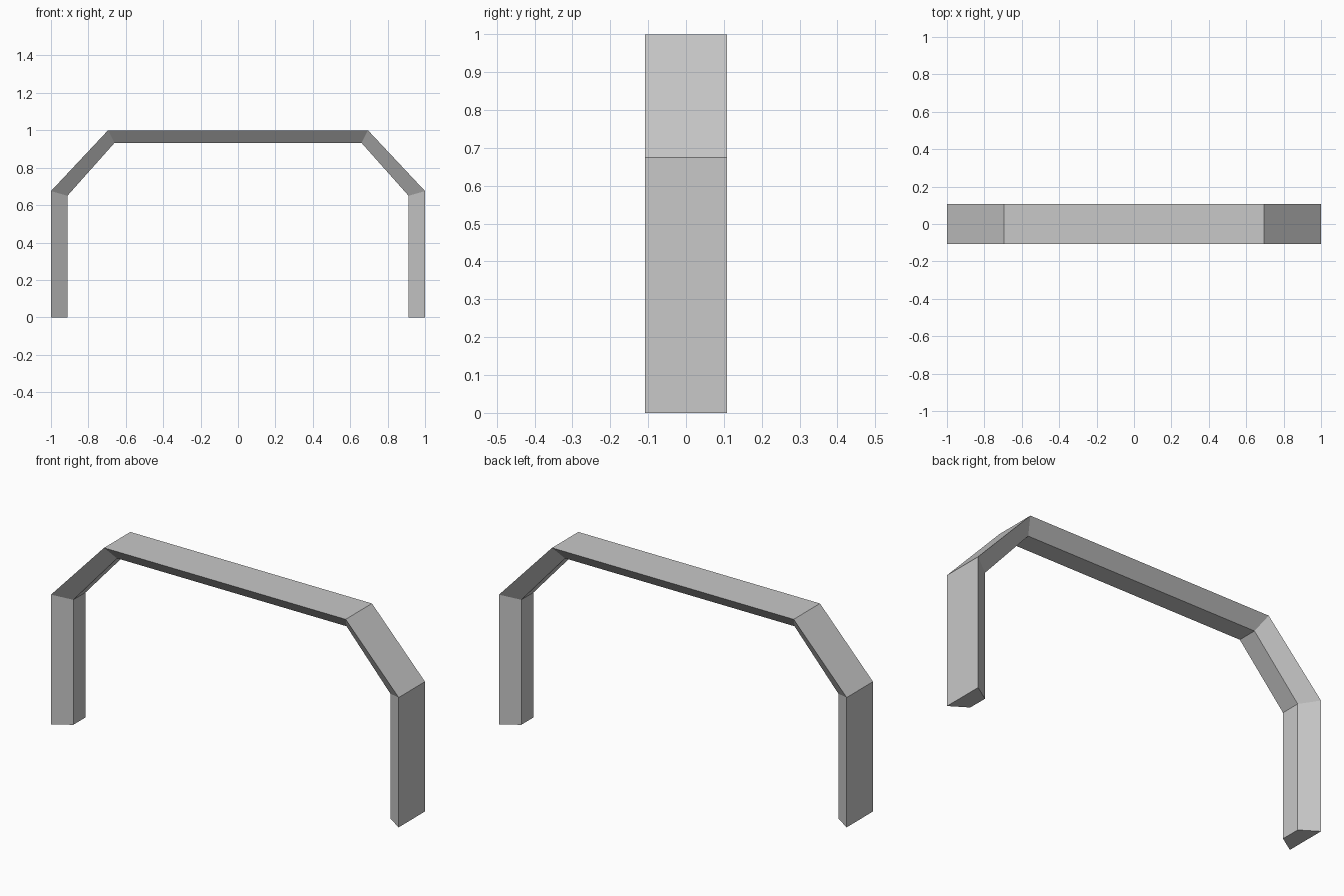
import bpy
import bmesh

cube = bpy.data.objects.get("Cube")
if cube:
    bpy.data.objects.remove(cube, do_unlink=True)

# Single flat colour
grey = bpy.data.materials.new("light grey")
grey.use_nodes = True
colour = (0.58, 0.58, 0.58, 1)
grey.diffuse_color = colour
grey.node_tree.nodes["Principled BSDF"].inputs["Base Color"].default_value = colour

# Half widths of the tapered section: wide outside, narrow inside
OUTER, INNER = 0.108, 0.051

# Mitre lines on the +x side, from foot to top: (outer x, z), (inner x, z)
half = [
    ((1.0, 0.0), (0.912, 0.0)),
    ((1.0, 0.675), (0.912, 0.65)),
    ((0.695, 1.0), (0.66, 0.933)),
]
mirrored = [((-o[0], o[1]), (-i[0], i[1])) for o, i in reversed(half)]

# Sweep the section along the arch and cap both feet
bm = bmesh.new()
rings = []
for (ox, oz), (ix, iz) in half + mirrored:
    corners = [(ox, -OUTER, oz), (ox, OUTER, oz), (ix, INNER, iz), (ix, -INNER, iz)]
    rings.append([bm.verts.new(c) for c in corners])
for a, b in zip(rings, rings[1:]):
    for k in range(4):
        n = (k + 1) % 4
        bm.faces.new((a[k], a[n], b[n], b[k]))
bm.faces.new(rings[0])
bm.faces.new(rings[-1])
bmesh.ops.recalc_face_normals(bm, faces=bm.faces)

mesh = bpy.data.meshes.new("arch_frame")
bm.to_mesh(mesh)
bm.free()
mesh.materials.append(grey)
arch = bpy.data.objects.new("arch_frame", mesh)
bpy.context.collection.objects.link(arch)
